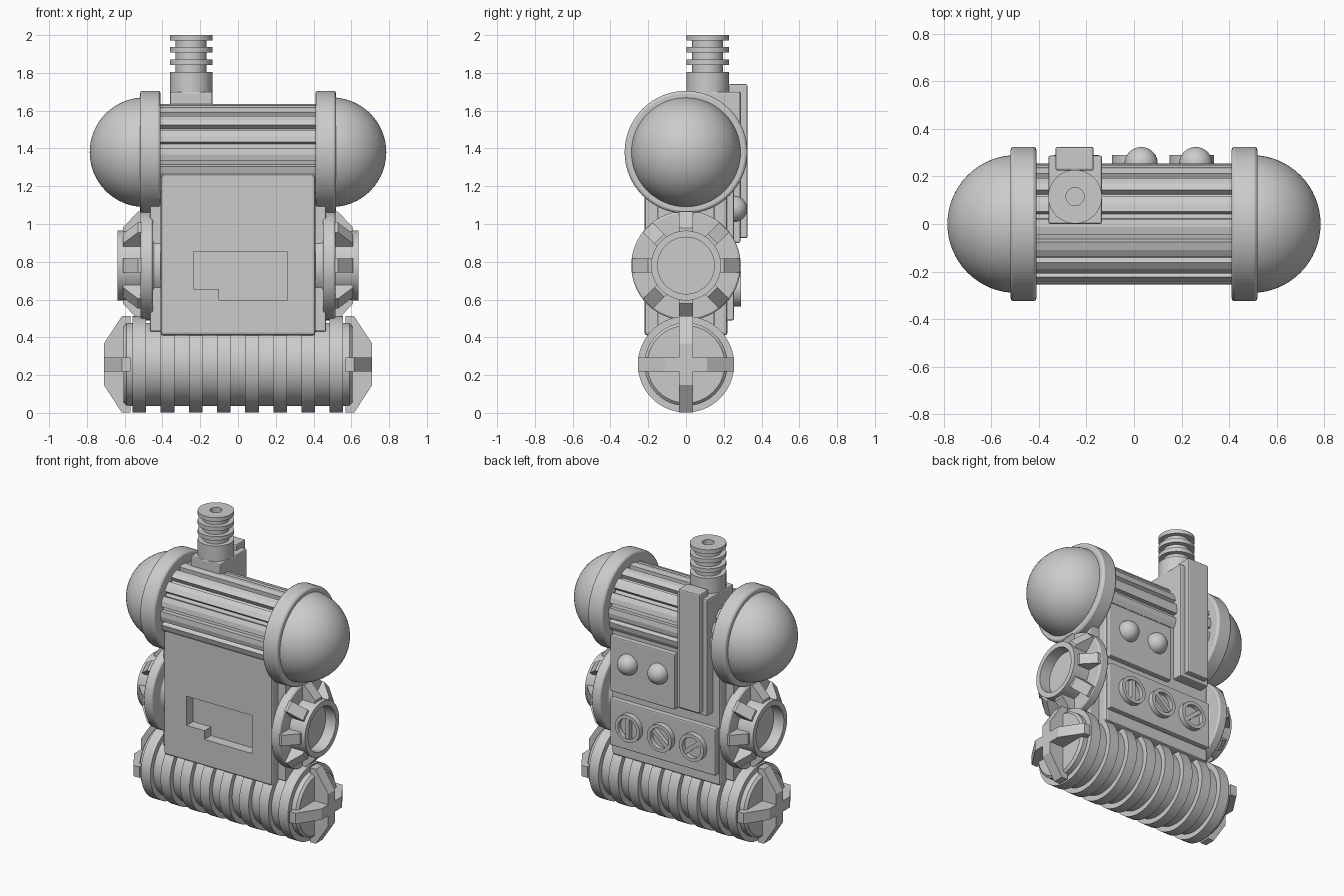
import bpy, bmesh
from math import sin, cos, pi, radians
from mathutils import Matrix, Vector

if "Cube" in bpy.data.objects:
    bpy.data.objects.remove(bpy.data.objects["Cube"])

grey = bpy.data.materials.new("light grey")
grey.use_nodes = True
tone = (0.6, 0.6, 0.6, 1)
grey.diffuse_color = tone
grey.node_tree.nodes["Principled BSDF"].inputs["Base Color"].default_value = tone

# Local z of a turned or extruded part is pointed along one of these
UP = Matrix()
ALONG_X = Matrix.Rotation(pi / 2, 4, 'Y')
ALONG_Y = Matrix.Rotation(-pi / 2, 4, 'X')


def finish(name, bm, turn=UP, loc=(0, 0, 0), bevel=0, smooth=True):
    bmesh.ops.remove_doubles(bm, verts=bm.verts, dist=1e-5)
    bmesh.ops.transform(bm, matrix=Matrix.Translation(loc) @ turn, verts=bm.verts)
    bmesh.ops.recalc_face_normals(bm, faces=bm.faces)
    mesh = bpy.data.meshes.new(name)
    bm.to_mesh(mesh)
    bm.free()
    mesh.materials.append(grey)
    ob = bpy.data.objects.new(name, mesh)
    bpy.context.collection.objects.link(ob)
    if bevel:
        mod = ob.modifiers.new("Bevel", 'BEVEL')
        mod.width = bevel
        mod.segments = 2
        mod.limit_method = 'ANGLE'
    if smooth:
        bpy.ops.object.select_all(action='DESELECT')
        ob.select_set(True)
        bpy.context.view_layer.objects.active = ob
        bpy.ops.object.shade_smooth_by_angle(angle=radians(35))
    return ob


def box(name, x, y, z, bevel=0.008):
    bm = bmesh.new()
    bmesh.ops.create_cube(bm, size=1)
    spans = (x, y, z)
    bmesh.ops.scale(bm, vec=[b - a for a, b in spans], verts=bm.verts)
    return finish(name, bm, loc=[(a + b) / 2 for a, b in spans], bevel=bevel, smooth=False)


def lathe(name, profile, turn, loc, bevel=0, steps=64):
    """Spin (radius, height) points about local z."""
    bm = bmesh.new()
    verts = [bm.verts.new((r, 0, h)) for r, h in profile]
    edges = [bm.edges.new(pair) for pair in zip(verts, verts[1:])]
    bmesh.ops.spin(bm, geom=verts + edges, cent=(0, 0, 0), axis=(0, 0, 1),
                   angle=2 * pi, steps=steps, use_merge=False)
    return finish(name, bm, turn, loc, bevel)


def prism(name, outline, depth, turn=UP, loc=(0, 0, 0), bevel=0):
    """Extrude a local xy outline, centred on local z = 0."""
    bm = bmesh.new()
    face = bm.faces.new([bm.verts.new((a, b, -depth / 2)) for a, b in outline])
    new = bmesh.ops.extrude_face_region(bm, geom=[face])["geom"]
    bmesh.ops.translate(bm, vec=(0, 0, depth),
                        verts=[v for v in new if isinstance(v, bmesh.types.BMVert)])
    return finish(name, bm, turn, loc, bevel, smooth=False)


# Central body
body = box("body", (-.41, .41), (-.22, .22), (.41, 1.3), bevel=.015)
box("body_core", (-.465, .465), (-.15, .15), (.43, 1.15))

# Stepped recess in the front
cutter = prism("recess_cutter", [(-.235, .655), (-.10, .655), (-.10, .595), (.26, .595),
                                 (.26, .855), (-.235, .855)], .14,
               Matrix.Rotation(pi / 2, 4, 'X'), (0, -.22, 0))
cutter.hide_render = True
cutter.hide_viewport = True
cut = body.modifiers.new("Recess", 'BOOLEAN')
cut.operation = 'DIFFERENCE'
cut.object = cutter

# Upper drum with lengthwise ribs
TOP = 1.38
ribs = 16
outline = []
for i in range(ribs):
    start = (i + .5) * 2 * pi / ribs + radians(8.5)
    for part, r in ((-.34, .252), (0, .255), (.34, .252), (.38, .222), (.62, .222)):
        a = start + part * 2 * pi / ribs
        outline.append((r * sin(a), -r * cos(a)))
bar = [(z, y) for y, z in [(-q, p) for p, q in outline]]
drum_turn = Matrix(((0, 0, 1, 0), (0, -1, 0, 0), (1, 0, 0, 0), (0, 0, 0, 1)))
prism("ribbed_drum", [(p, -q) for p, q in outline], .86, drum_turn, (0, 0, TOP))

# Lower ribbed roller
LOW = .257
roller = [(0, -.605), (.205, -.605), (.22, -.59)]
for i in range(8):
    x = -.522 + i * .149
    roller += [(.22, x - .036), (.255, x - .036), (.255, x + .036), (.22, x + .036)]
roller += [(.22, .59), (.205, .605), (0, .605)]
lathe("ribbed_roller", roller, ALONG_X, (0, 0, LOW))

# Parts repeated on both ends
for side, s in (("left", 1), ("right", -1)):
    turn = ALONG_X if s > 0 else Matrix.Rotation(pi, 4, 'Z') @ ALONG_X
    # Flange and dome of the drum
    lathe(side + "_flange", [(0, .41), (.325, .41), (.325, .52), (0, .52)],
          turn, (0, 0, TOP), bevel=.014)
    dome = [(.29 * cos(i * pi / 32), .495 + .29 * sin(i * pi / 32)) for i in range(16)]
    lathe(side + "_dome", dome + [(0, .785)], turn, (0, 0, TOP))
    # Wheel disc with hollow hub
    lathe(side + "_wheel", [(0, .40), (.19, .40), (.19, .45), (.29, .45), (.29, .515), (0, .515)],
          turn, (0, 0, .78), bevel=.01)
    lathe(side + "_hub", [(0, .51), (.185, .51), (.185, .637), (.15, .637), (.15, .56), (0, .56)],
          turn, (0, 0, .78))
    # Tapered fins around the hub
    for i in range(8):
        swing = Matrix.Rotation(i * pi / 4, 4, 'X') @ Matrix.Rotation(pi / 2, 4, 'X')
        prism(f"{side}_fin_{i + 1}", [(s * .5, .17), (s * .61, .17), (s * .61, .20),
                                      (s * .53, .285), (s * .5, .285)], .074, swing, (0, 0, .78))
    # Crossed bars capping the roller
    for i, kind in enumerate(("upright", "level")):
        swing = Matrix.Rotation((i + 1) * pi / 2, 4, 'X')
        prism(f"{side}_{kind}_end_bar", [(s * .57, -.255), (s * .615, -.255), (s * .71, -.11),
                                         (s * .71, .11), (s * .615, .255), (s * .57, .255)],
              .074, swing, (0, 0, LOW))

# Ringed antenna with a bored top
antenna = [(0, 1.69), (.113, 1.69), (.113, 1.805), (.082, 1.805)]
for z in (1.842, 1.908, 1.972):
    antenna += [(.082, z), (.113, z), (.113, z + .028), (.082, z + .028)]
antenna[-1] = (.038, 2.0)
antenna += [(.038, 1.9), (0, 1.9)]
lathe("antenna", antenna, UP, (-.248, .115, 0), steps=48)

# Antenna mount and back column
box("antenna_mount", (-.36, -.135), (0, .285), (1.35, 1.70))
box("column_plate", (-.36, -.135), (.15, .288), (.90, 1.70))
box("column_rail", (-.33, -.17), (.225, .325), (.925, 1.74))

# Back panels
box("upper_back_panel", (-.09, .40), (.20, .254), (.86, 1.24))
box("lower_back_panel", (-.40, .40), (.20, .254), (.49, .81))

# Round buttons
for i, x in enumerate((.03, .26)):
    ball = [(.07 * cos(a * pi / 16), .07 * sin(a * pi / 16)) for a in range(8)]
    lathe(f"button_{i + 1}", ball + [(0, .07)], ALONG_Y, (x, .254, 1.08), steps=32)

# Dials with pointer bars
for i, (x, angle) in enumerate(((.243, 0), (0, 50), (-.243, -50))):
    lathe(f"dial_{i + 1}", [(0, .24), (.093, .24), (.093, .29), (.07, .29), (.07, .26), (0, .26)],
          ALONG_Y, (x, 0, .655), steps=40)
    swing = Matrix.Rotation(radians(angle), 4, 'Y') @ ALONG_Y
    prism(f"dial_pointer_{i + 1}", [(-.014, -.068), (.014, -.068), (.014, .068), (-.014, .068)],
          .035, swing, (x, .27, .655))
